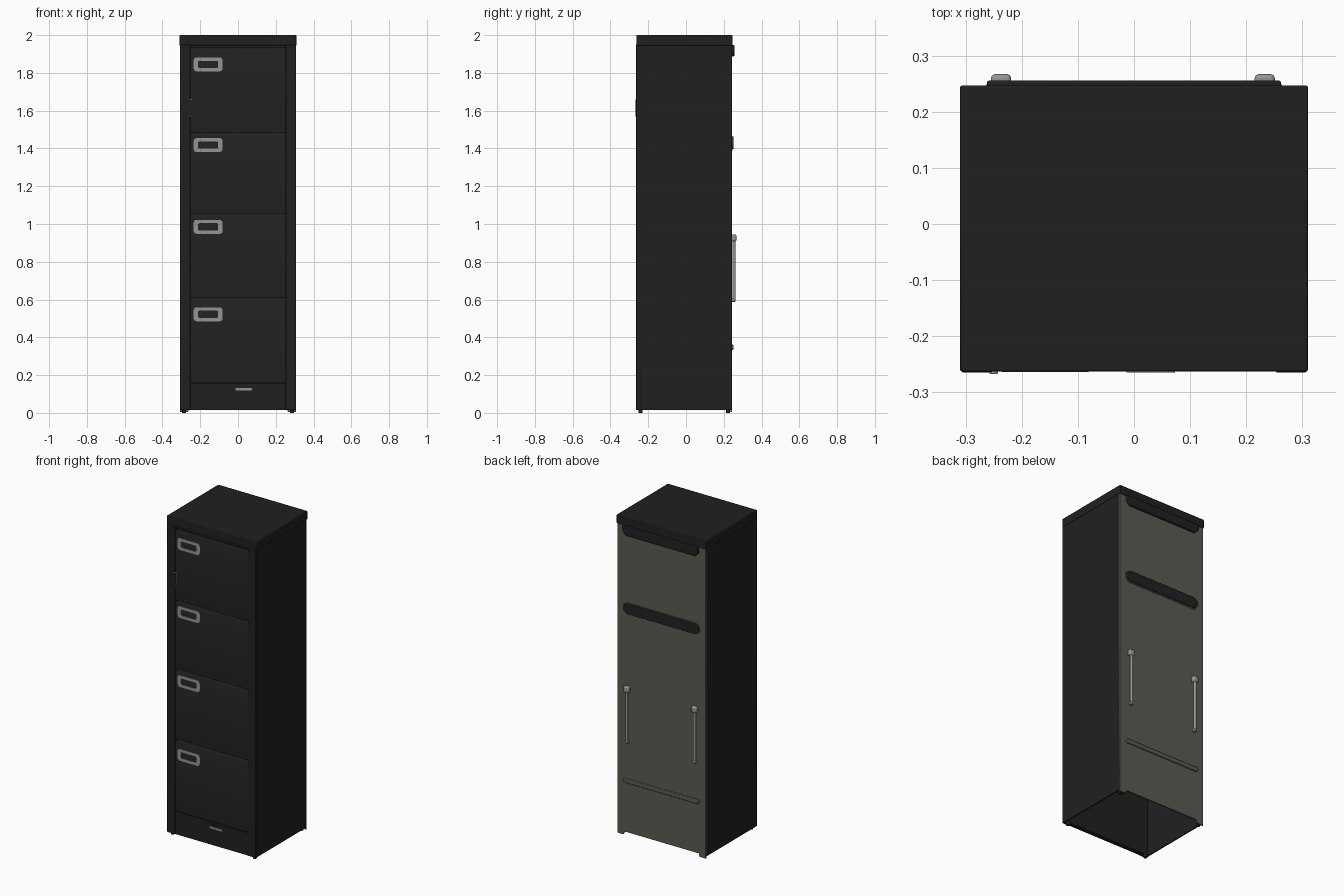
import bpy, bmesh, math

if "Cube" in bpy.data.objects:
    bpy.data.objects.remove(bpy.data.objects["Cube"])


def material(name, rgb):
    m = bpy.data.materials.new(name)
    m.diffuse_color = (*rgb, 1)
    m.use_nodes = True
    m.node_tree.nodes["Principled BSDF"].inputs["Base Color"].default_value = m.diffuse_color
    return m


BLACK = material("black_enamel", (0.0145, 0.0145, 0.0145))
BACK = material("bare_back_steel", (0.105, 0.102, 0.085))
STEEL = material("light_steel", (0.30, 0.30, 0.285))


def finish(name, bm, mat, bevel=0):
    bmesh.ops.recalc_face_normals(bm, faces=bm.faces)
    me = bpy.data.meshes.new(name)
    bm.to_mesh(me)
    bm.free()
    ob = bpy.data.objects.new(name, me)
    bpy.context.collection.objects.link(ob)
    me.materials.append(mat)
    if bevel:
        mod = ob.modifiers.new("bevel", 'BEVEL')
        mod.width, mod.segments = bevel, 2
    return ob


def prism(name, pts, a, b, mat, axis='y', bevel=0):
    """Extrude a flat outline: (x, z) along y, or (y, z) along x."""
    bm = bmesh.new()
    put = (lambda p, t: (p[0], t, p[1])) if axis == 'y' else (lambda p, t: (t, p[0], p[1]))
    lo, hi = ([bm.verts.new(put(p, t)) for p in pts] for t in (a, b))
    n = len(pts)
    bm.faces.new(lo)
    bm.faces.new(hi)
    for i in range(n):
        j = (i + 1) % n
        bm.faces.new((lo[i], lo[j], hi[j], hi[i]))
    return finish(name, bm, mat, bevel)


def box(name, x0, x1, y0, y1, z0, z1, mat, bevel=0):
    return prism(name, [(x0, z0), (x1, z0), (x1, z1), (x0, z1)], y0, y1, mat, bevel=bevel)


def rounded(cx, cz, hw, hh, r, seg=6):
    pts = []
    for k, (sx, sz) in enumerate([(1, 1), (-1, 1), (-1, -1), (1, -1)]):
        for i in range(seg + 1):
            t = math.pi / 2 * (k + i / seg)
            pts.append((cx + sx * (hw - r) + r * math.cos(t), cz + sz * (hh - r) + r * math.sin(t)))
    return pts


def ring(name, outer, inner, y0, y1, mat):
    """Flat frame between two outlines of equal point count."""
    bm = bmesh.new()
    loops = [[bm.verts.new((x, y, z)) for x, z in p]
             for p, y in ((outer, y0), (inner, y0), (inner, y1), (outer, y1))]
    n = len(outer)
    for k in range(4):
        a, b = loops[k], loops[(k + 1) % 4]
        for i in range(n):
            j = (i + 1) % n
            bm.faces.new((a[i], a[j], b[j], b[i]))
    return finish(name, bm, mat)


def cylinder(name, x, y, z0, z1, r, mat):
    bm = bmesh.new()
    bmesh.ops.create_cone(bm, cap_ends=True, segments=16, radius1=r, radius2=r, depth=z1 - z0)
    bmesh.ops.translate(bm, verts=bm.verts, vec=(x, y, (z0 + z1) / 2))
    return finish(name, bm, mat)


# Hollow carcass, open underneath
box("top_cap", -0.31, 0.31, -0.263, 0.247, 1.945, 2.0, BLACK, 0.004)
for s, side in ((-1, "left"), (1, "right")):
    xs = sorted((s * 0.299, s * 0.307))
    box(side + "_side", *xs, -0.255, 0.2425, 0.015, 1.95, BLACK)
    xs = sorted((s * 0.252, s * 0.308))
    box(side + "_front_stile", *xs, -0.2645, -0.24, 0.015, 1.95, BLACK, 0.003)
    for y in (-0.24, 0.222):
        cylinder(side + "_foot", s * 0.285, y, 0, 0.03, 0.011, BLACK)
box("front_backing", -0.3, 0.3, -0.246, -0.238, 0.02, 1.95, BLACK)
box("plinth", -0.252, 0.252, -0.26, -0.24, 0.015, 0.158, BLACK)
box("header_rail", -0.252, 0.252, -0.26, -0.24, 1.934, 1.95, BLACK)

# Back panel with a notch between its two corner legs
prism("back_panel", [(-0.307, 0.004), (-0.265, 0.004), (-0.258, 0.024), (0.258, 0.024),
                     (0.265, 0.004), (0.307, 0.004), (0.307, 1.947), (-0.307, 1.947)],
      0.235, 0.243, BACK)

# Drawer fronts with sloping finger lips, each with a label holder
edges = [0.162, 0.612, 1.055, 1.484, 1.932]
handles = [0.522, 0.985, 1.418, 1.845]
for i, hz in enumerate(handles):
    z0, z1 = edges[i], edges[i + 1]
    prism("drawer_front", [(-0.24, z0), (-0.26, z0), (-0.26, z1 - 0.026),
                           (-0.249, z1 - 0.006), (-0.24, z1 - 0.006)],
          -0.251, 0.251, BLACK, axis='x')
    ring("label_holder", rounded(-0.158, hz, 0.077, 0.037, 0.016, 3),
         rounded(-0.158, hz, 0.053, 0.019, 0.006, 3), -0.2635, -0.258, STEEL)

# Narrow latch on the top drawer
prism("latch", rounded(-0.25, 1.615, 0.006, 0.045, 0.006), -0.267, -0.255, BLACK)
ring("latch_rim", rounded(-0.25, 1.615, 0.0075, 0.046, 0.007),
     rounded(-0.25, 1.615, 0.006, 0.045, 0.006), -0.266, -0.256, STEEL)

# Small pull on the plinth
prism("plinth_plate", rounded(0.03, 0.13, 0.046, 0.015, 0.005), -0.2625, -0.258, BLACK)
prism("plinth_pull", rounded(0.03, 0.125, 0.043, 0.006, 0.004), -0.2645, -0.26, STEEL)

# Back: top strip, long slot cover and lower rib
prism("back_top_strip", [(-0.262, 1.947), (-0.262, 1.91), (-0.24, 1.888), (0.24, 1.888),
                         (0.262, 1.91), (0.262, 1.947)], 0.24, 0.256, BLACK, bevel=0.004)
prism("slot_rim", rounded(0, 1.427, 0.267, 0.038, 0.037), 0.24, 0.246, BACK)
prism("slot_cover", rounded(0, 1.43, 0.263, 0.034, 0.033), 0.24, 0.251, BLACK, bevel=0.003)
prism("lower_rib", rounded(0, 0.348, 0.263, 0.014, 0.013), 0.24, 0.251, BACK, bevel=0.004)

# Back: two upright bars with broad heads
for x in (-0.237, 0.233):
    cylinder("back_bar", x, 0.2545, 0.595, 0.935, 0.0085, STEEL)
    box("back_bar_head", x - 0.018, x + 0.018, 0.24, 0.267, 0.908, 0.945, STEEL, 0.007)
    box("back_bar_end", x - 0.009, x + 0.009, 0.24, 0.262, 0.588, 0.606, STEEL, 0.003)

# Smooth rounded parts, keeping creases sharp
bpy.ops.object.select_all(action='SELECT')
bpy.context.view_layer.objects.active = bpy.context.scene.objects[0]
bpy.ops.object.shade_smooth_by_angle(angle=math.radians(35))
